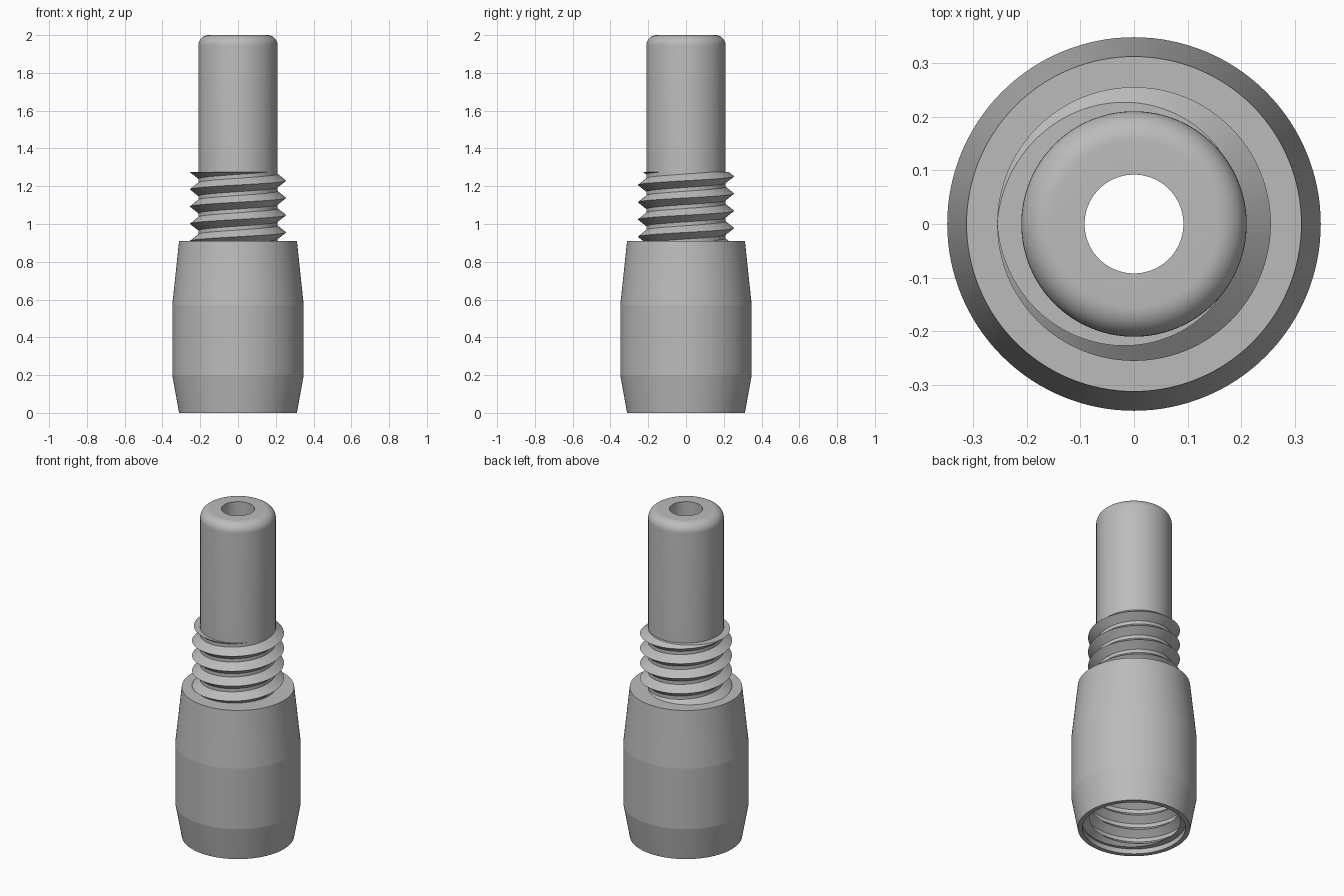
import bpy
import bmesh
from math import sin, cos, pi, radians

cube = bpy.data.objects.get("Cube")
if cube:
    bpy.data.objects.remove(cube, do_unlink=True)

SEGMENTS = 128
BORE = 0.092        # through hole radius
STEM = 0.21         # stem radius
SHOULDER = 0.91     # top of the sleeve
THREAD_TOP = 1.275
PITCH = (THREAD_TOP - SHOULDER) / 4

grey = bpy.data.materials.new("plain grey")
grey.use_nodes = True
grey.diffuse_color = (0.5, 0.5, 0.5, 1)
grey.node_tree.nodes["Principled BSDF"].inputs["Base Color"].default_value = grey.diffuse_color


def finish(bm, name, angle):
    """Turn a bmesh into a named, shaded object."""
    mesh = bpy.data.meshes.new(name)
    bm.to_mesh(mesh)
    bm.free()
    mesh.materials.append(grey)
    obj = bpy.data.objects.new(name, mesh)
    bpy.context.collection.objects.link(obj)
    bpy.ops.object.select_all(action='DESELECT')
    obj.select_set(True)
    bpy.context.view_layer.objects.active = obj
    bpy.ops.object.shade_smooth_by_angle(angle=radians(angle))
    return obj


def lathe(name, profile, angle):
    """Revolve an (r, z) profile around z; a rising profile faces outward."""
    bm = bmesh.new()
    turns = [2 * pi * i / SEGMENTS for i in range(SEGMENTS)]
    rings = [[bm.verts.new((r * cos(a), r * sin(a), z)) for a in turns]
             for r, z in profile]
    for low, high in zip(rings, rings[1:]):
        for i in range(SEGMENTS):
            j = (i + 1) % SEGMENTS
            bm.faces.new((low[i], low[j], high[j], high[i]))
    return finish(bm, name, angle)


def thread(name, crest, root, half, bottom, top):
    """Sweep a V tooth along a right-hand helix and trim both ends flat."""
    bm = bmesh.new()
    turns = round((top - bottom) / PITCH) + 2
    rings = []
    for i in range(turns * SEGMENTS + 1):
        t = i / SEGMENTS
        a = pi + 2 * pi * t
        z = bottom + PITCH * (t - 1)
        rings.append([bm.verts.new((r * cos(a), r * sin(a), z + dz))
                      for r, dz in ((root, -half), (crest, 0), (root, half))])
    for a, b in zip(rings, rings[1:]):
        for k in range(3):
            m = (k + 1) % 3
            bm.faces.new((a[k], b[k], b[m], a[m]))
    for z, direction in ((bottom, -1), (top, 1)):
        cut = bmesh.ops.bisect_plane(
            bm, geom=bm.verts[:] + bm.edges[:] + bm.faces[:], dist=1e-6,
            plane_co=(0, 0, z), plane_no=(0, 0, direction), clear_outer=True)
        edges = [e for e in cut["geom_cut"]
                 if isinstance(e, bmesh.types.BMEdge) and e.is_boundary]
        bmesh.ops.edgeloop_fill(bm, edges=edges)
    bmesh.ops.recalc_face_normals(bm, faces=bm.faces[:])
    return finish(bm, name, 30)


# Barrel-shaped sleeve, hollow from below
lathe("sleeve", [
    (BORE, SHOULDER), (BORE, 0.45), (0.285, 0.45), (0.285, 0.0),
    (0.312, 0.0), (0.348, 0.2), (0.348, 0.57), (0.312, SHOULDER), (STEM, SHOULDER),
], 5)

# Hollow stem with a rounded top edge
fillet = 0.055
corner = [(STEM - fillet + fillet * cos(a), 2 - fillet + fillet * sin(a))
          for a in (pi / 2 * i / 10 for i in range(11))]
lathe("stem", [(STEM, SHOULDER)] + corner + [(BORE, 2), (BORE, SHOULDER)], 30)

# Outer thread at the base of the stem, inner thread in the socket
thread("outer_thread", 0.255, 0.2, 0.0434, SHOULDER, THREAD_TOP)
thread("inner_thread", 0.245, 0.292, 0.04, 0.03, 0.03 + 4 * PITCH)
